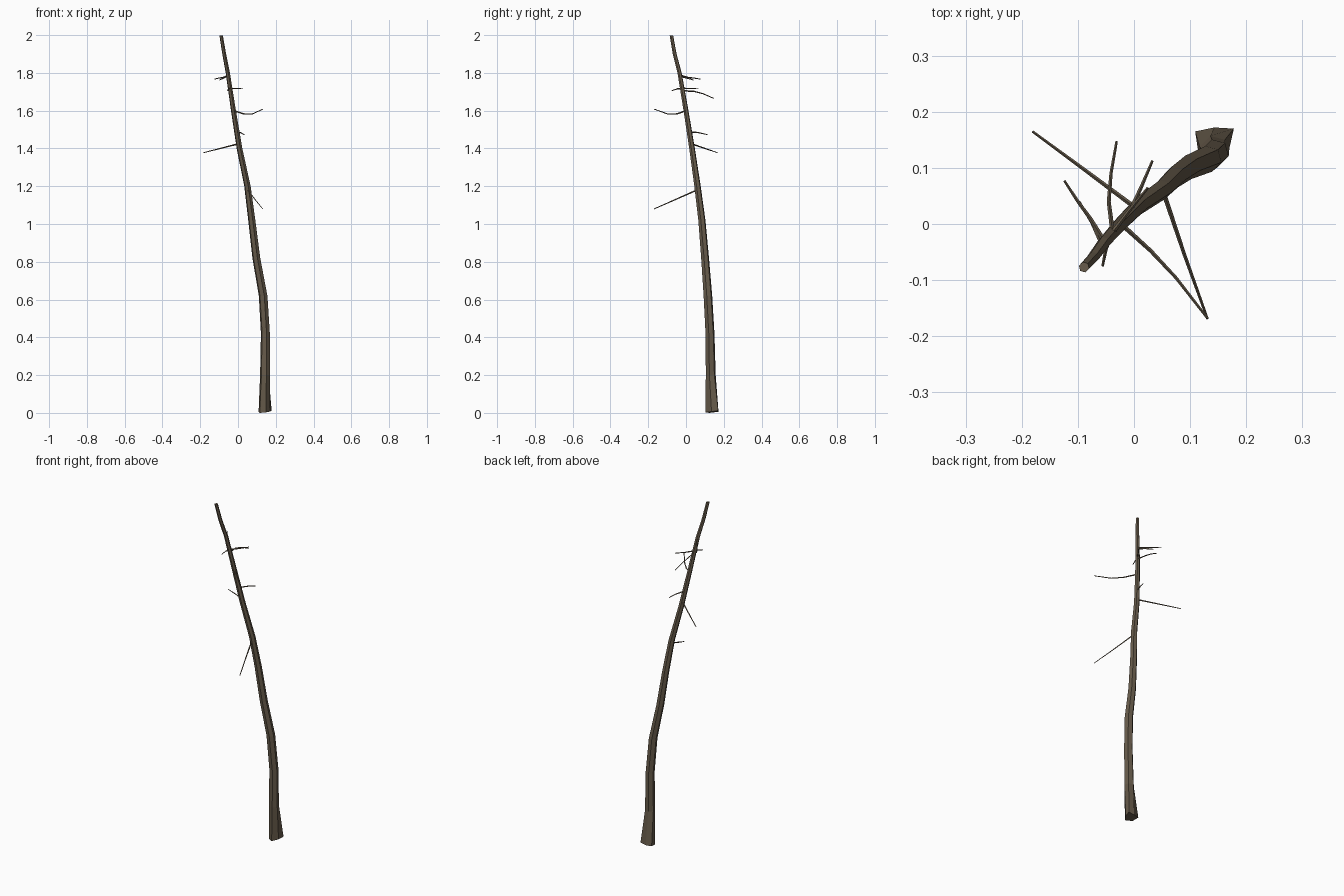
import bpy, math
from mathutils import Vector

bark = bpy.data.materials.new("brown bark")
bark.diffuse_color = (0.135, 0.105, 0.070, 1)


def skin(name, rings):
    """Join equal-sided rings of points into a capped tube."""
    n = len(rings[0])
    verts = [p for r in rings for p in r]
    faces = [(i * n + j, i * n + (j + 1) % n, (i + 1) * n + (j + 1) % n, (i + 1) * n + j)
             for i in range(len(rings) - 1) for j in range(n)]
    faces.append(tuple(reversed(range(n))))
    faces.append(tuple(range(len(verts) - n, len(verts))))
    me = bpy.data.meshes.new(name)
    me.from_pydata(verts, [], faces)
    me.materials.append(bark)
    ob = bpy.data.objects.new(name, me)
    bpy.context.collection.objects.link(ob)
    return ob


def twig(name, pts, r0=0.0042, r1=0.0022, sides=4):
    pts = [Vector(p) for p in pts]
    rings = []
    for i, p in enumerate(pts):
        d = (pts[min(i + 1, len(pts) - 1)] - pts[max(i - 1, 0)]).normalized()
        u = d.cross(Vector((0, 0, 1))).normalized()
        v = u.cross(d)
        r = r0 + (r1 - r0) * i / (len(pts) - 1)
        rings.append([p + r * (math.cos(a) * u + math.sin(a) * v)
                      for a in [math.tau * k / sides for k in range(sides)]])
    return skin(name, rings)


# Trunk: flared irregular foot, then six-sided rings along a leaning path
foot = [(.170, .135, 0.007), (.178, .170, 0.012), (.143, .172, 0.006),
        (.109, .165, 0.006), (.115, .125, 0.0), (.148, .102, 0.003)]
path = [(.143, .131, .20, .027), (.145, .127, .42, .0245), (.133, .116, .62, .0235),
        (.097, .101, .82, .0215), (.073, .084, 1.02, .0195), (.050, .061, 1.20, .0175),
        (.008, .032, 1.40, .0155), (-.024, .000, 1.60, .0135), (-.054, -.034, 1.80, .0115),
        (-.073, -.060, 1.90, .0105), (-.089, -.077, 1.997, .0095)]
rings = [foot]
for x, y, z, r in path:
    rings.append([(x + r * math.cos(a), y + r * math.sin(a), z)
                  for a in [math.radians(-15 + 60 * k) for k in range(6)]])
skin("trunk", rings)

# Bare twigs
twigs = [
    [(.052, .058, 1.18), (.09, -.055, 1.130), (.131, -.169, 1.080)],
    [(.004, .028, 1.425), (-.09, .098, 1.401), (-.181, .165, 1.378)],
    [(-.008, .020, 1.488), (.013, .066, 1.484), (.033, .113, 1.473)],
    [(-.023, .000, 1.600), (.03, -.048, 1.583), (.075, -.096, 1.582), (.131, -.168, 1.608)],
    [(-.038, -.016, 1.705), (-.045, .04, 1.703), (-.041, .09, 1.690), (-.031, .147, 1.665)],
    [(-.042, -.020, 1.718), (-.01, .022, 1.717), (.025, .065, 1.719)],
    [(-.042, -.020, 1.718), (-.050, -.045, 1.716), (-.056, -.075, 1.706)],
    [(-.052, -.032, 1.788), (-.078, .010, 1.776), (-.100, .040, 1.773), (-.124, .077, 1.767)],
    [(-.056, -.038, 1.784), (-.075, .003, 1.773), (-.098, .040, 1.762)],
]
for i, pts in enumerate(twigs):
    twig(f"twig_{i + 1}", pts)
